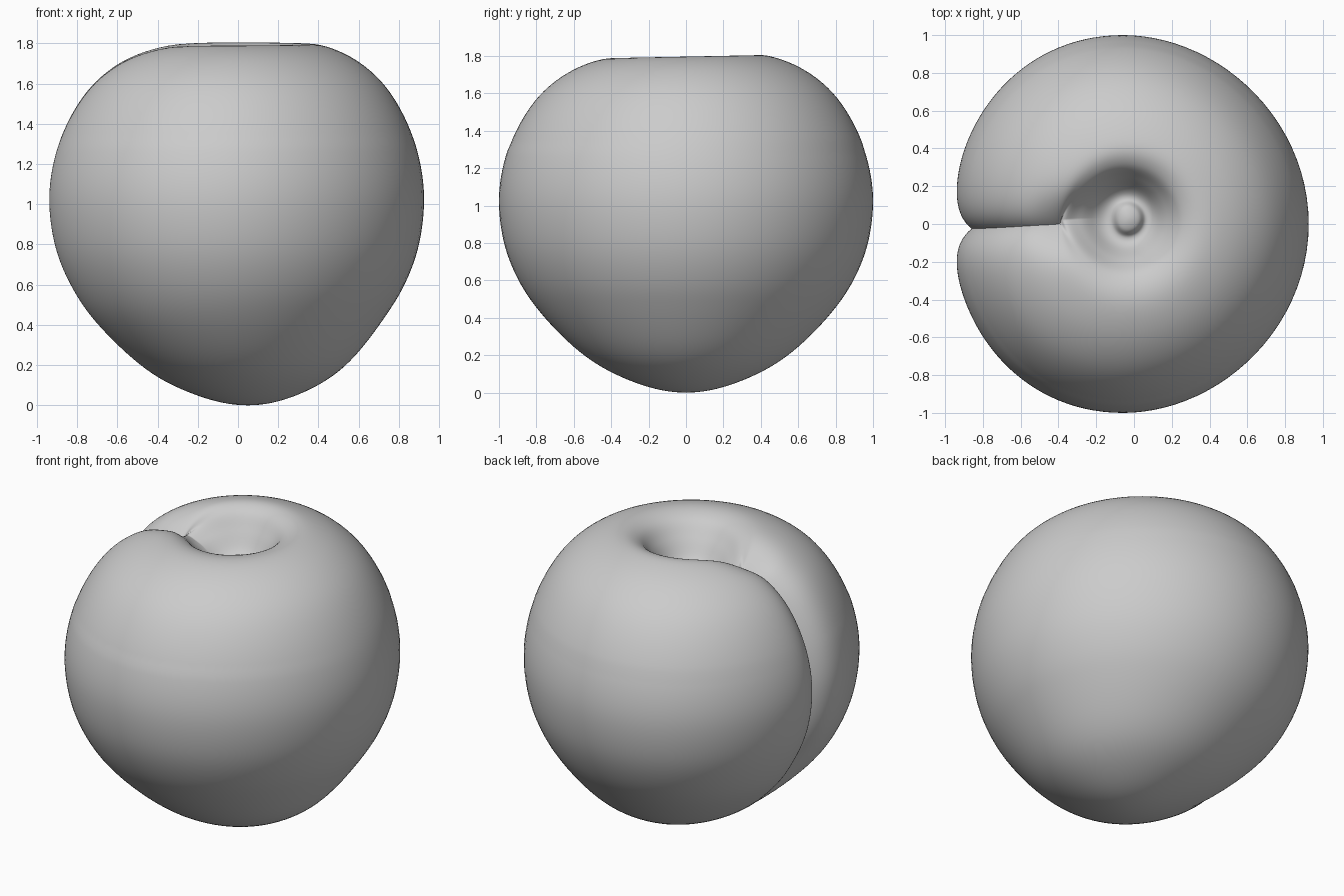
import bpy, bmesh, math
from mathutils import Vector

cube = bpy.data.objects.get("Cube")
if cube:
    bpy.data.objects.remove(cube, do_unlink=True)

# Half section of the fruit from base tip, over the shoulder, into the stem dimple
PROFILE = [(0, 0), (.2, .03), (.42, .12), (.6, .245), (.78, .43), (.9, .61),
           (.975, .81), (1, 1.04), (.965, 1.26), (.88, 1.46), (.76, 1.62),
           (.6, 1.735), (.42, 1.795), (.3, 1.77), (.22, 1.68), (.15, 1.58),
           (.1, 1.56), (.06, 1.6), (0, 1.615)]
STEPS = 6
SEGMENTS = 144


def smooth(a, b, v):
    t = max(0.0, min(1.0, (v - a) / (b - a)))
    return t * t * (3 - 2 * t)


def section(points, steps):
    """Catmull-Rom curve through the points."""
    pts = [Vector(p) for p in points]
    pts = [Vector((-pts[1].x, pts[1].y))] + pts + [Vector((-pts[-2].x, pts[-2].y))]
    out = []
    for a, b, c, d in zip(pts, pts[1:], pts[2:], pts[3:]):
        for i in range(steps):
            t = i / steps
            out.append(b + (c - a) * t / 2 + (2 * a - 5 * b + 4 * c - d) * t * t / 2
                       + (3 * b - a - 3 * c + d) * t ** 3 / 2)
    return out + [pts[-2]]


def shape(r, z, normal, angle):
    """Place one skin point: uneven roundness, suture groove, offset dimple."""
    c, s = math.cos(angle), math.sin(angle)
    x = r * ((.925 if c > 0 else .97) * c - .06 * s * s)
    y = r * s

    # suture groove down one side, fading toward the base and the stem
    side = smooth(0, .3, -x)
    fade = smooth(.1, .6, z) * side
    if z > 1.5:
        fade *= smooth(.12, .35, r)
    depth = fade * .11 * math.exp(-abs(y) / .1)
    if z > 1.5:
        depth += side * .05 * math.exp(-(y / .15) ** 2) * (1 - smooth(.4, .65, r))
    x -= normal.x * depth * c
    y -= normal.x * depth * s
    z -= normal.y * depth

    # lean of the base tip, dimple and groove
    x += .05 * (1 - smooth(0, .5, z))
    if z > 1.3:
        inner = 1 - smooth(.15, .5, r)
        x -= .03 * inner
        y += .03 * inner
        z += .008 * s * smooth(.1, .4, r)
    y -= .025 * smooth(.3, .9, -x) * math.exp(-(y / .25) ** 2)
    return x, y, z


# Skin colour
skin = bpy.data.materials.new("plain grey")
skin.use_nodes = True
grey = (.6, .6, .6, 1)
skin.diffuse_color = grey
skin.node_tree.nodes["Principled BSDF"].inputs["Base Color"].default_value = grey

# Fruit body: rings of the section, columns packed closer beside the groove
curve = section(PROFILE, STEPS)
bm = bmesh.new()
rings = []
for i, p in enumerate(curve):
    tangent = curve[min(i + 1, len(curve) - 1)] - curve[max(i - 1, 0)]
    normal = Vector((tangent.y, -tangent.x)).normalized()
    ring = []
    for k in range(SEGMENTS):
        u = 2 * math.pi * k / SEGMENTS
        angle = u + .6 * math.sin(u)
        ring.append(bm.verts.new(shape(max(p.x, 0), p.y, normal, angle)))
    rings.append(ring)
for low, high in zip(rings, rings[1:]):
    for k in range(SEGMENTS):
        n = (k + 1) % SEGMENTS
        bm.faces.new((low[k], low[n], high[n], high[k]))
bmesh.ops.remove_doubles(bm, verts=bm.verts, dist=.0005)
bmesh.ops.recalc_face_normals(bm, faces=bm.faces)

mesh = bpy.data.meshes.new("fruit_body")
bm.to_mesh(mesh)
bm.free()
mesh.materials.append(skin)
body = bpy.data.objects.new("fruit_body", mesh)
bpy.context.collection.objects.link(body)
bpy.context.view_layer.objects.active = body
body.select_set(True)
bpy.ops.object.shade_smooth_by_angle(angle=math.radians(60))
